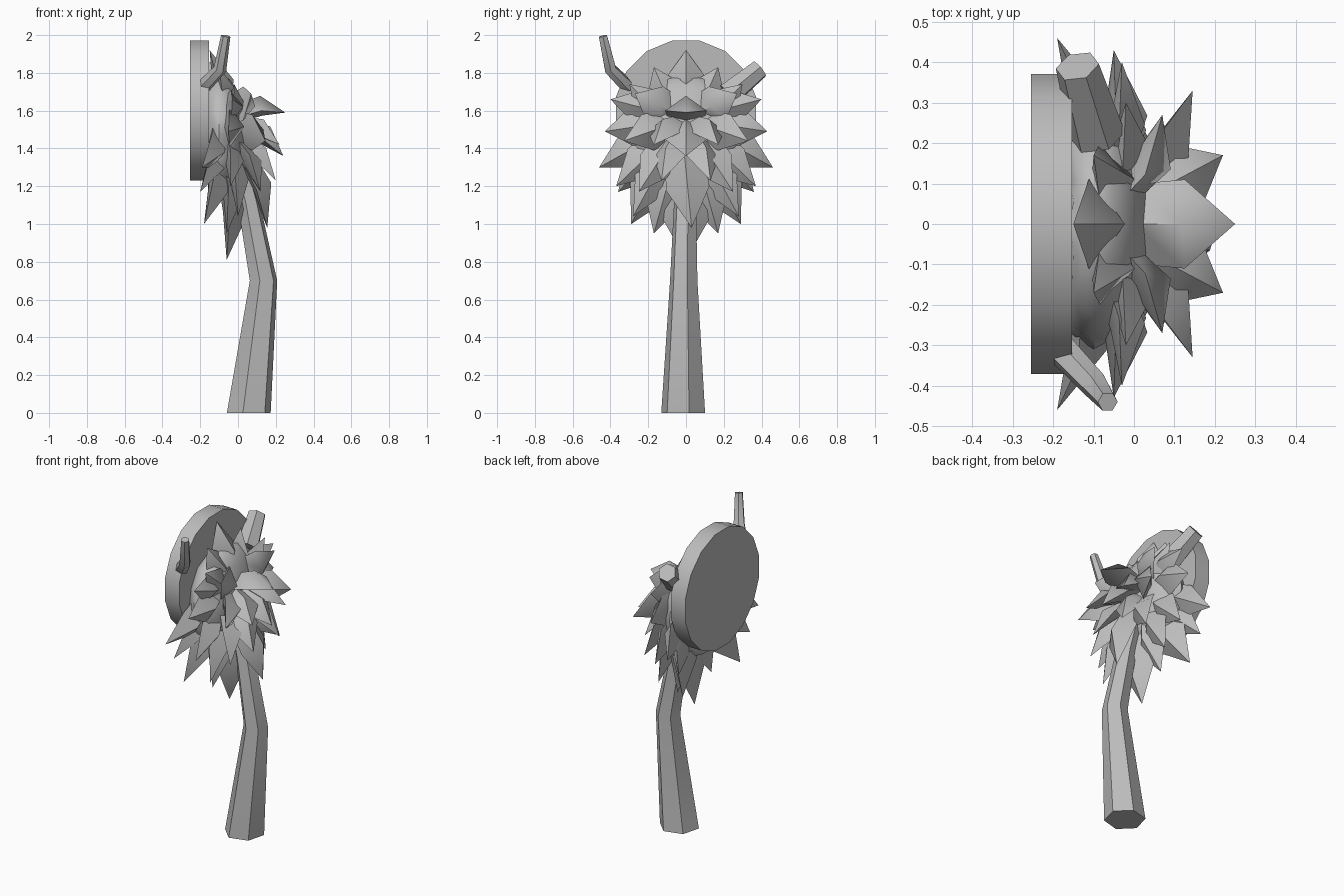
import bpy, bmesh, math
from mathutils import Vector

cube = bpy.data.objects.get("Cube")
if cube:
    bpy.data.objects.remove(cube)

grey = bpy.data.materials.new("plain grey")
grey.use_nodes = True
COLOUR = (0.5, 0.5, 0.5, 1)
grey.diffuse_color = COLOUR
grey.node_tree.nodes["Principled BSDF"].inputs["Base Color"].default_value = COLOUR


def finish(bm, name, sharp=40):
    bmesh.ops.recalc_face_normals(bm, faces=bm.faces)
    mesh = bpy.data.meshes.new(name)
    bm.to_mesh(mesh)
    bm.free()
    obj = bpy.data.objects.new(name, mesh)
    bpy.context.collection.objects.link(obj)
    mesh.materials.append(grey)
    bpy.ops.object.select_all(action="DESELECT")
    obj.select_set(True)
    bpy.context.view_layer.objects.active = obj
    bpy.ops.object.shade_smooth_by_angle(angle=math.radians(sharp))
    return obj


def loft(bm, rings):
    """Join rings of points and cap both ends."""
    rings = [[bm.verts.new(p) for p in ring] for ring in rings]
    n = len(rings[0])
    for a, b in zip(rings, rings[1:]):
        for i in range(n):
            j = (i + 1) % n
            bm.faces.new((a[i], a[j], b[j], b[i]))
    bm.faces.new(rings[0])
    bm.faces.new(rings[-1])
    return rings


def tube(name, path, sides, flat_ends=False, turn=0.0):
    """Tapered tube through (point, radius) pairs."""
    bm = bmesh.new()
    pts = [Vector(p) for p, r in path]
    rings = []
    for k, (p, r) in enumerate(path):
        d = pts[min(k + 1, len(pts) - 1)] - pts[max(k - 1, 0)]
        if flat_ends:
            d = Vector((0, 0, 1))
        q = Vector((0, 0, 1)).rotation_difference(d)
        rings.append([pts[k] + q @ Vector((r * math.cos(turn + math.tau * i / sides),
                                           r * math.sin(turn + math.tau * i / sides), 0))
                      for i in range(sides)])
    loft(bm, rings)
    return finish(bm, name)


CORE = Vector((-0.1, 0, 1.47))


def leaf(bm, tip, width, base=None):
    """Pointed leaf with a raised ridge, growing out of the core."""
    tip = Vector(tip)
    if base is None:
        base = CORE.lerp(tip, 0.3) + Vector((0, 0, 0.06 if tip.z < 1.7 else -0.02))
    base = Vector(base)
    along = (tip - base).normalized()
    out = Vector((1, 0, 0)) if abs(along.x) < 0.6 else Vector((0, 0, 1))
    side = along.cross(out).normalized()
    out = side.cross(along).normalized()
    rings = []
    for t, w, h in ((0, 0.9, 0.3), (0.5, 1.0, 0.36)):
        c = base.lerp(tip, t) + out * width * 0.2 * t
        rings.append([c - side * w * width / 2, c + out * h * width,
                      c + side * w * width / 2, c - out * 0.12 * width])
    rings = [[bm.verts.new(p) for p in r] for r in rings]
    point = bm.verts.new(tip)
    for i in range(4):
        j = (i + 1) % 4
        bm.faces.new((rings[0][i], rings[0][j], rings[1][j], rings[1][i]))
        bm.faces.new((rings[1][i], rings[1][j], point))
    bm.faces.new(rings[0])


def leaves(name, tips):
    """Leaves with off-centre ones mirrored to the other side."""
    bm = bmesh.new()
    for x, y, z, w in tips:
        for s in ((1, -1) if y else (1,)):
            leaf(bm, (x, s * y, z), w)
    return finish(bm, name, 60)


# Round backing plate
tube("backing_disc", [((-0.255, 0, 1.6), 0.378), ((-0.153, 0, 1.6), 0.378)], 16,
     turn=math.pi / 16)

# Bent trunk
tube("trunk", [((0.057, -0.015, 0), 0.12), ((0.135, -0.012, 0.7), 0.075),
               ((0.055, -0.005, 1.12), 0.06), ((-0.03, 0, 1.45), 0.05)], 6, True, math.pi / 12)

# Branch stubs at the top
tube("thin_branch", [((-0.19, -0.3, 1.72), 0.04), ((-0.095, -0.4, 1.82), 0.035),
                     ((-0.065, -0.44, 1.995), 0.025)], 6)
tube("thick_branch", [((-0.09, 0.22, 1.68), 0.07), ((-0.14, 0.39, 1.82), 0.055)], 6)

# Rounded mass under the foliage
bm = bmesh.new()
bmesh.ops.create_uvsphere(bm, u_segments=12, v_segments=8, radius=1)
for v in bm.verts:
    v.co = CORE + Vector((v.co.x * 0.15, v.co.y * 0.31, v.co.z * 0.32))
    v.co.x = max(v.co.x, -0.16)
finish(bm, "foliage_core", 60)

# Foliage in layers
leaves("crown_leaves", [(-0.15, 0, 1.92, 0.24), (-0.1, 0.17, 1.83, 0.22),
                        (-0.02, 0.3, 1.74, 0.2)])
leaves("front_leaves", [(0.25, 0, 1.59, 0.22), (0.24, 0, 1.36, 0.22), (0.22, 0.17, 1.42, 0.2),
                        (0.07, 0.27, 1.69, 0.2), (0.145, 0.33, 1.44, 0.2),
                        (0.2, 0.13, 1.23, 0.18), (0.12, 0.25, 1.17, 0.2)])
leaves("side_leaves", [(-0.19, 0.46, 1.3, 0.2), (-0.05, 0.43, 1.49, 0.22),
                       (-0.03, 0.4, 1.66, 0.18), (-0.2, 0.36, 1.17, 0.2),
                       (-0.04, 0.37, 1.2, 0.2)])
leaves("lower_leaves", [(-0.18, 0.29, 1.0, 0.24), (-0.06, 0.17, 0.95, 0.24),
                        (-0.06, 0, 0.81, 0.3), (0, 0.28, 1.04, 0.2)])

# Single leaf hanging over the trunk
bm = bmesh.new()
leaf(bm, (0.155, 0.03, 0.98), 0.23, (0.0, -0.01, 1.38))
finish(bm, "hanging_leaf", 60)
